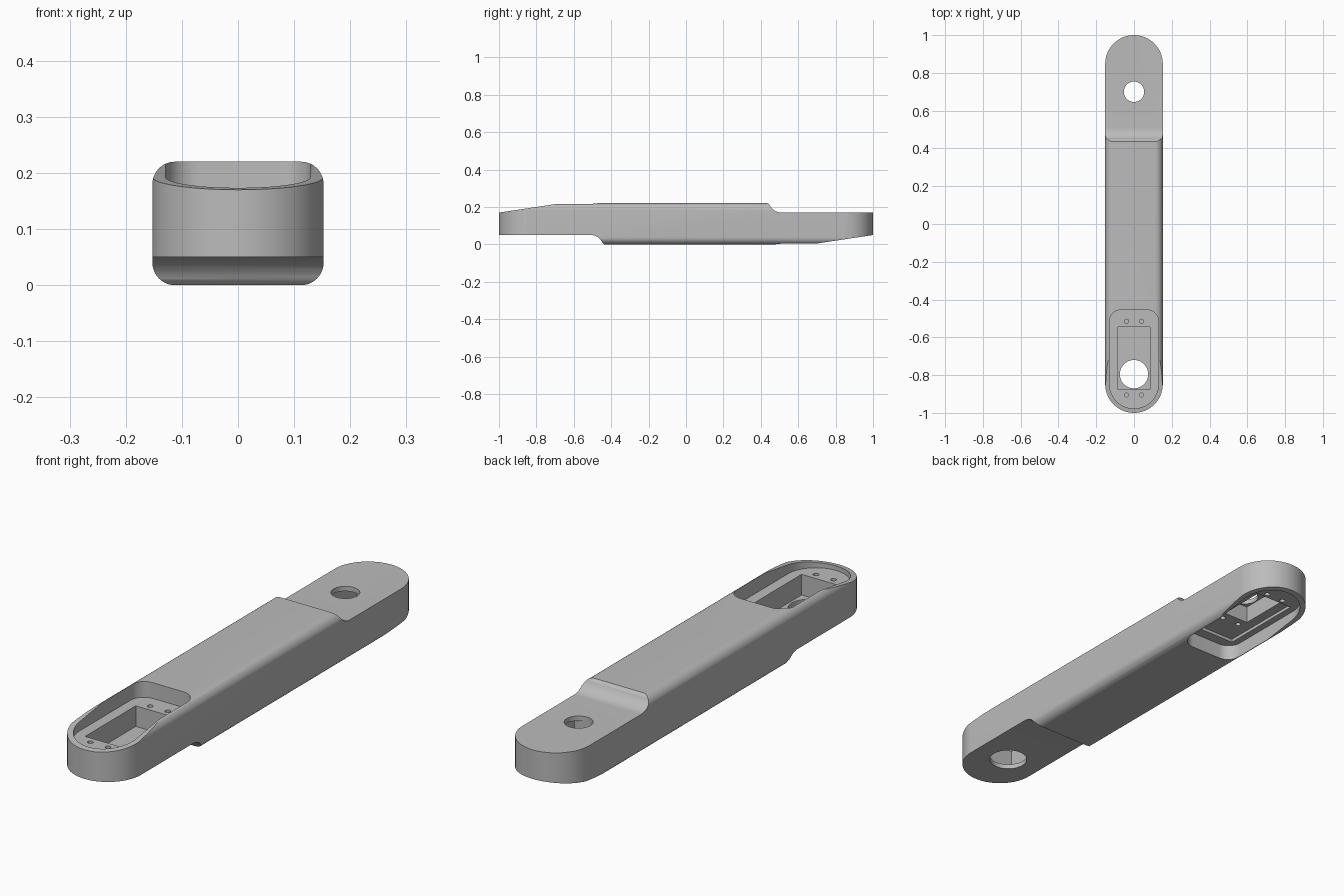
import bpy, bmesh
from math import sin, cos, pi, radians
from mathutils import Vector

cube = bpy.data.objects.get("Cube")
if cube:
    bpy.data.objects.remove(cube)

HALF_W, HEIGHT = 0.1525, 0.22
END_Y = 1 - HALF_W


def arc(cx, cy, r, start, end, steps=12):
    """Points along a circular arc, angles in degrees."""
    angles = [radians(start + (end - start) * i / steps) for i in range(steps + 1)]
    return [(cx + r * cos(a), cy + r * sin(a)) for a in angles]


def rounded_rect(x0, y0, x1, y1, r):
    corners = ((x1 - r, y1 - r), (x0 + r, y1 - r), (x0 + r, y0 + r), (x1 - r, y0 + r))
    return [p for i, (cx, cy) in enumerate(corners)
            for p in arc(cx, cy, r, 90 * i, 90 * i + 90)]


def prism(name, outline, low, high, place):
    """Extrude a 2D outline between two depths; place maps (a, b, depth) to xyz."""
    bm = bmesh.new()
    rings = [[bm.verts.new(place(a, b, d)) for a, b in outline] for d in (low, high)]
    bm.faces.new(rings[0])
    bm.faces.new(rings[1])
    for i in range(len(outline)):
        j = (i + 1) % len(outline)
        bm.faces.new((rings[0][i], rings[0][j], rings[1][j], rings[1][i]))
    bmesh.ops.recalc_face_normals(bm, faces=bm.faces)
    mesh = bpy.data.meshes.new(name)
    bm.to_mesh(mesh)
    bm.free()
    obj = bpy.data.objects.new(name, mesh)
    bpy.context.collection.objects.link(obj)
    return obj


def combine(target, cutter, operation):
    """Apply a boolean and discard the cutter."""
    mod = target.modifiers.new("cut", "BOOLEAN")
    mod.operation, mod.solver, mod.object = operation, "EXACT", cutter
    bpy.context.view_layer.objects.active = target
    bpy.ops.object.modifier_apply(modifier=mod.name)
    bpy.data.objects.remove(cutter)


def along_x(y, z, x):
    return Vector((x, y, z))


def along_y(x, z, y):
    return Vector((x, y, z))


def upright(x, y, z):
    return Vector((x, y, z))


def flipped(x, y, z):
    """Turn the front-end layout over onto the underside of the rear end."""
    return Vector((x, -y, HEIGHT - z))


# Side silhouette: one half, then the same half turned over
half = [(-0.667, HEIGHT), (-1.02, 0.167), (-1.02, 0.05)]
half += arc(-0.51, -0.018, 0.068, 90, 25, 10) + [(-0.437, 0)]
silhouette = half + [(-y, HEIGHT - z) for y, z in half]
body = prism("arm_body", silhouette, -0.3, 0.3, along_x)

# Rounded long edges and round ends
section = rounded_rect(-HALF_W, 0, HALF_W, HEIGHT, 0.04)
combine(body, prism("section", section, -1.1, 1.1, along_y), "INTERSECT")
plan = arc(0, END_Y, HALF_W, 0, 180, 40) + arc(0, -END_Y, HALF_W, 180, 360, 40)
combine(body, prism("plan", plan, -0.1, 0.4, upright), "INTERSECT")


def pocket_outline():
    r = 0.1295
    return (arc(0, -END_Y, r, 180, 360, 36)
            + arc(r - 0.06, -0.515, 0.06, 0, 90) + arc(0.06 - r, -0.515, 0.06, 90, 180))


def box(x, y0, y1):
    return [(-x, y0), (x, y0), (x, y1), (-x, y1)]


def circle(x, y, r, steps=48):
    return arc(x, y, r, 0, 360, steps)[:-1]


# Recesses, mounting wells, screw holes and shaft holes of both ends
cuts = []
for place in (upright, flipped):
    cuts.append((pocket_outline(), 0.155, 0.4, place))
cuts += [
    (box(0.085, -0.875, -0.545), 0.07, 0.3, upright),
    (circle(0, -0.795, 0.075), -0.1, 0.3, upright),
    (box(0.1, -0.87, -0.5), 0.142, 0.3, flipped),
    (box(0.058, -0.86, -0.645), 0.07, 0.3, flipped),
    (circle(0, -0.7, 0.054), -0.1, 0.3, flipped),
]
for x in (-0.04, 0.04):
    for y in (-0.905, -0.515):
        cuts.append((circle(x, y, 0.011, 16), 0.1, 0.3, upright))
    for y in (-0.89, -0.61):
        cuts.append((circle(x, y, 0.011, 16), 0.1, 0.3, flipped))
for outline, low, high, place in cuts:
    combine(body, prism("cutter", outline, low, high, place), "DIFFERENCE")

# Single grey finish
grey = bpy.data.materials.new("plain_grey")
grey.use_nodes = True
colour = (0.5, 0.5, 0.5, 1)
grey.diffuse_color = colour
grey.node_tree.nodes["Principled BSDF"].inputs["Base Color"].default_value = colour
body.data.materials.clear()
body.data.materials.append(grey)
for face in body.data.polygons:
    face.material_index = 0

bpy.ops.object.select_all(action="DESELECT")
body.select_set(True)
bpy.context.view_layer.objects.active = body
bpy.ops.object.shade_smooth_by_angle(angle=radians(30))
